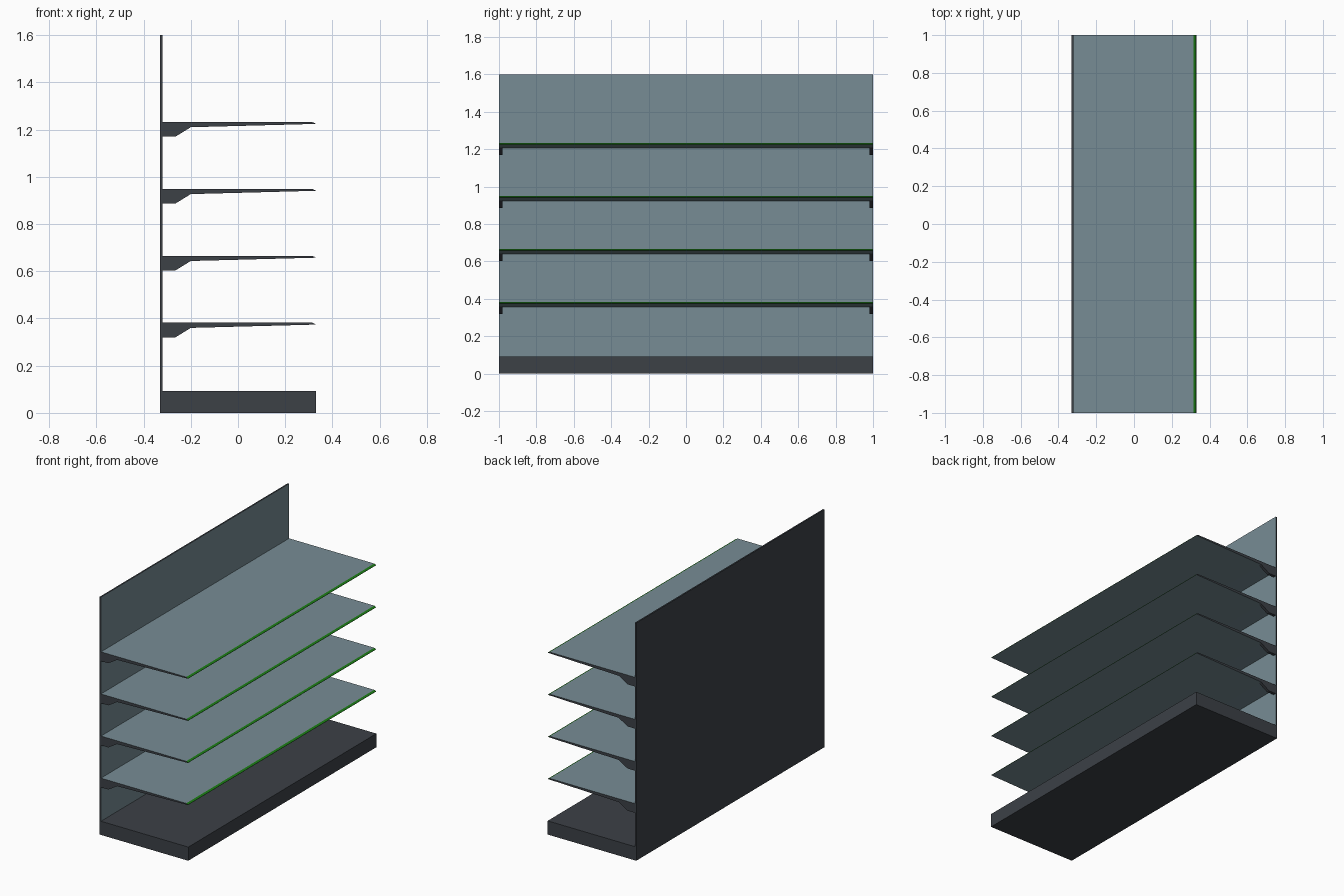
import bpy, bmesh

if "Cube" in bpy.data.objects:
    bpy.data.objects.remove(bpy.data.objects["Cube"])


def mat(name, rgb):
    m = bpy.data.materials.new(name)
    m.diffuse_color = (*rgb, 1)
    m.use_nodes = True
    m.node_tree.nodes["Principled BSDF"].inputs["Base Color"].default_value = m.diffuse_color
    return m


DARK = mat("charcoal", (0.045, 0.052, 0.062))
BLUE = mat("blue_grey", (0.185, 0.265, 0.30))
GREEN = mat("green", (0.012, 0.21, 0.008))


def prism(name, profile, y0, y1, rule=lambda n: 0):
    """Extrude an (x, z) profile along y; rule picks a material from the normal."""
    bm = bmesh.new()
    f = bm.faces.new([bm.verts.new((x, y0, z)) for x, z in profile])
    ext = bmesh.ops.extrude_face_region(bm, geom=[f])["geom"]
    bmesh.ops.translate(bm, vec=(0, y1 - y0, 0),
                        verts=[v for v in ext if isinstance(v, bmesh.types.BMVert)])
    bmesh.ops.recalc_face_normals(bm, faces=bm.faces)
    bm.normal_update()
    for f in bm.faces:
        f.material_index = rule(f.normal)
    me = bpy.data.meshes.new(name)
    bm.to_mesh(me)
    bm.free()
    for m in (DARK, BLUE, GREEN):
        me.materials.append(m)
    ob = bpy.data.objects.new(name, me)
    bpy.context.collection.objects.link(ob)
    return ob


def shelf_rule(n):
    if abs(n.y) > 0.9:
        return 0                      # dark end caps
    if n.x > 0.3 and n.z > -0.3:
        return 2                      # green front trim
    return 1


# Base plinth
prism("base", [(-0.32, 0), (0.33, 0), (0.33, 0.092), (-0.32, 0.092)], -1, 1)

# Back panel, blue-grey towards the shelves
prism("back_panel", [(-0.33, 0), (-0.32, 0), (-0.32, 1.6), (-0.33, 1.6)], -1, 1,
      lambda n: 1 if n.x > 0.9 else 0)

# Tapered shelves with bracket feet at both ends
for i in range(4):
    t = 0.382 + i * 0.2833
    prism(f"shelf_{i + 1}",
          [(-0.32, t), (-0.32, t - 0.025), (-0.2, t - 0.022), (0.328, t - 0.008),
           (0.328, t - 0.006), (0.314, t)], -1, 1, shelf_rule)
    for side, y0 in (("left", -1), ("right", 0.98)):
        prism(f"bracket_{i + 1}_{side}",
              [(-0.32, t - 0.024), (-0.32, t - 0.062), (-0.265, t - 0.062),
               (-0.2, t - 0.022)], y0, y0 + 0.02)
